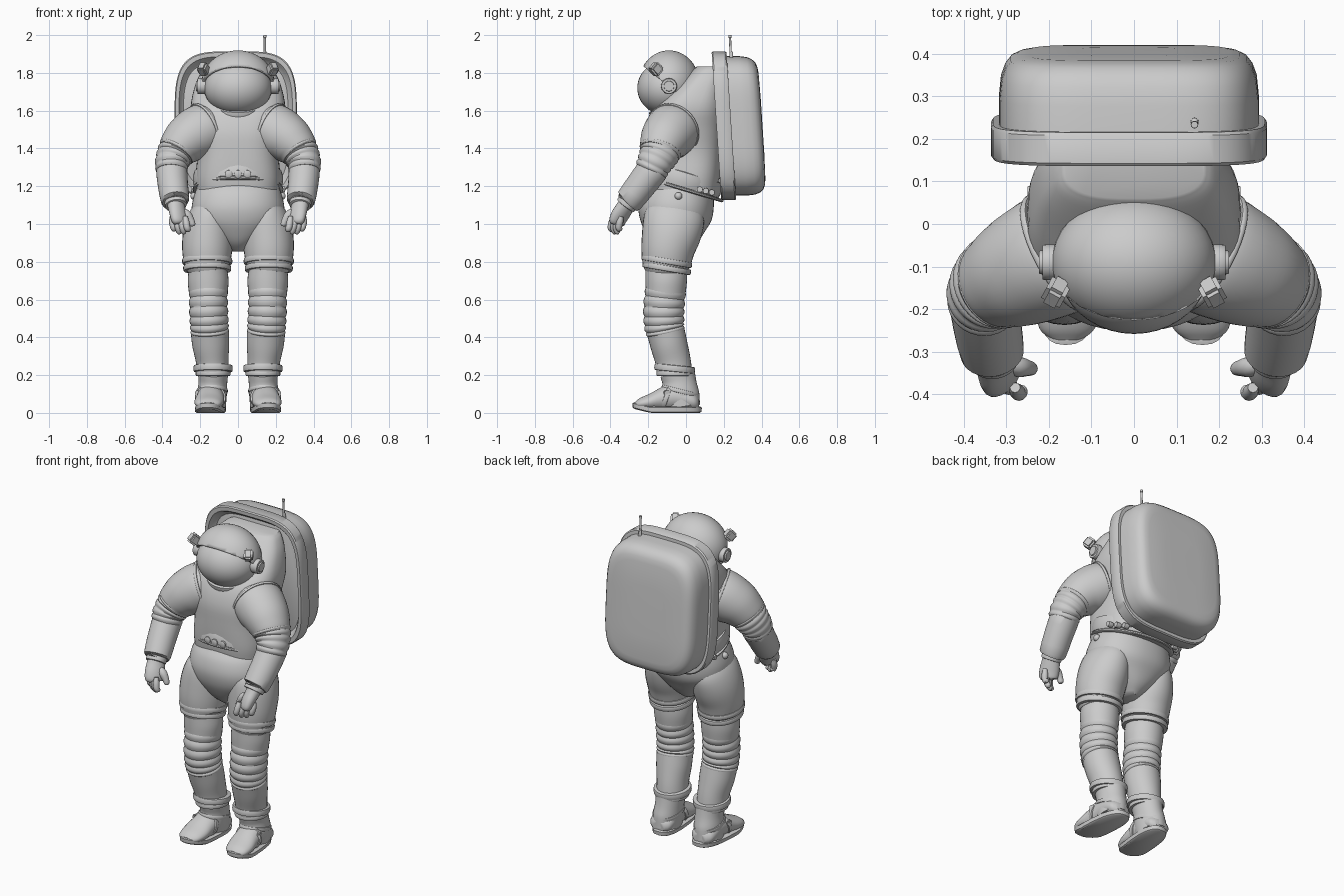
import bpy, bmesh, math
from mathutils import Vector, Matrix

if "Cube" in bpy.data.objects:
    bpy.data.objects.remove(bpy.data.objects["Cube"])

grey = bpy.data.materials.new("suit grey")
grey.use_nodes = True
COLOUR = (0.6, 0.6, 0.6, 1)
grey.diffuse_color = COLOUR
grey.node_tree.nodes["Principled BSDF"].inputs["Base Color"].default_value = COLOUR
X, Y, Z = Vector((1, 0, 0)), Vector((0, 1, 0)), Vector((0, 0, 1))
parts = []


def finish(name, bm):
    bmesh.ops.recalc_face_normals(bm, faces=bm.faces)
    mesh = bpy.data.meshes.new(name)
    bm.to_mesh(mesh)
    bm.free()
    mesh.materials.append(grey)
    ob = bpy.data.objects.new(name, mesh)
    bpy.context.collection.objects.link(ob)
    parts.append(ob)
    return ob


def smooth_path(stations, steps):
    """Catmull-Rom samples through (x, y, z, half width, half depth) stations."""
    p = [Vector(s) for s in stations]
    p = [2 * p[0] - p[1]] + p + [2 * p[-1] - p[-2]]
    out = []
    for i in range(1, len(p) - 2):
        a, b, c, d = p[i - 1:i + 3]
        for k in range(steps):
            t = k / steps
            out.append(0.5 * (2 * b + (c - a) * t + (2 * a - 5 * b + 4 * c - d) * t * t
                              + (3 * b - a - 3 * c + d) * t ** 3))
    return out + [p[-2]]


def loft(name, stations, side=1, ref=Y, axis=None, power=2, n=32, steps=4, folds=0):
    """Skin superellipse sections along a path; folds adds bellows ridges."""
    path = smooth_path(stations, steps) if steps > 1 else [Vector(s) for s in stations]
    bm = bmesh.new()
    rings = []
    last = len(path) - 1
    for i, s in enumerate(path):
        c = Vector(s[:3])
        t = axis or Vector(path[min(i + 1, last)][:3]) - Vector(path[max(i - 1, 0)][:3])
        t = t.normalized()
        v = (ref - t * ref.dot(t)).normalized()
        u = v.cross(t)
        g = 1 + (0.07 * abs(math.sin(math.pi * folds * i / last)) if folds else 0)
        ring = []
        for k in range(n):
            a = 2 * math.pi * k / n
            ca, sa = math.cos(a), math.sin(a)
            q = c + u * math.copysign(abs(ca) ** (2 / power), ca) * s[3] * g \
                + v * math.copysign(abs(sa) ** (2 / power), sa) * s[4] * g
            ring.append(bm.verts.new((q.x * side, q.y, q.z)))
        rings.append(ring)
    for a, b in zip(rings, rings[1:]):
        for k in range(n):
            bm.faces.new((a[k], a[(k + 1) % n], b[(k + 1) % n], b[k]))
    bm.faces.new(rings[0])
    bm.faces.new(rings[-1])
    return finish(name, bm)


def band(name, c, rx, ry, h, side=1, axis=Z, ref=Y):
    """Rounded hoop around a limb or the body."""
    c, a = Vector(c), axis.normalized()
    rows = ((-.5, .93), (-.45, .98), (-.2, 1), (.2, 1), (.45, .98), (.5, .93))
    return loft(name, [(*(c + a * h * t), rx * g, ry * g) for t, g in rows],
                side, ref=ref, axis=a, steps=1)


def ball(name, c, r):
    bm = bmesh.new()
    bmesh.ops.create_uvsphere(bm, u_segments=40, v_segments=24, radius=1,
                              matrix=Matrix.Translation(c) @ Matrix.Diagonal((*r, 1)))
    return finish(name, bm)


def box(name, c, size, turn=0, tilt=0):
    bm = bmesh.new()
    bmesh.ops.create_cube(bm, matrix=Matrix.Translation(c) @ Matrix.Rotation(turn, 4, 'Z')
                          @ Matrix.Rotation(tilt, 4, 'X') @ Matrix.Diagonal((*size, 1)))
    bmesh.ops.bevel(bm, geom=bm.edges[:], offset=min(size) * .2, segments=2, affect='EDGES')
    return finish(name, bm)


# torso and pelvis: (height, half width, front, back)
def body(name, rows, power):
    loft(name, [(0, (f + b) / 2, z, w, (b - f) / 2) for z, w, f, b in rows],
         axis=Z, power=power, n=48)


body("torso", [(1.17, .22, -.2, .17), (1.25, .225, -.21, .18), (1.38, .215, -.215, .19),
               (1.5, .23, -.21, .2), (1.62, .25, -.16, .21), (1.74, .225, -.04, .21),
               (1.81, .19, .03, .21), (1.835, .165, .06, .21)], 2.8)
body("pelvis", [(1.21, .21, -.2, .14), (1.16, .23, -.235, .145), (1.09, .245, -.252, .147),
                (1.02, .235, -.242, .135), (.96, .18, -.215, .1), (.9, .1, -.175, .06),
                (.855, .04, -.12, .01)], 2.2)
slope = Vector((0, .3, 1))
band("waist_belt", (0, -.015, 1.235), .238, .212, .085, axis=slope)
band("waist_ring", (0, -.015, 1.185), .24, .222, .018, axis=slope)
band("neck_ring", (0, -.06, 1.62), .15, .14, .05, axis=Vector((0, -.4, 1)))

# belt studs, front and sides
for i in (-1, 0, 1):
    band("belt_stud", (i * .05, -.222 + abs(i) * .006, 1.265), .02, .02, .016, axis=Y, ref=Z)
    for s in (1, -1):
        band("side_stud", (.205 - .03 * i, .105 + .032 * i, 1.175 - .008 * i), .016, .016, .03,
             s, axis=X)

# helmet: visor ball inside a cut shell
ball("visor", (0, -.098, 1.72), (.179, .16, .147))
shell = ball("helmet_shell", (0, -.09, 1.745), (.193, .16, .174))
bm = bmesh.new()
bm.from_mesh(shell.data)
bmesh.ops.bisect_plane(bm, geom=bm.verts[:] + bm.edges[:] + bm.faces[:], clear_inner=True,
                       plane_co=(0, -.225, 1.835), plane_no=(0, .62, .78))
bm.to_mesh(shell.data)
bm.free()
rim = shell.modifiers.new("thickness", 'SOLIDIFY')
rim.thickness = .014
for s, word in ((1, "left"), (-1, "right")):
    band(word + "_ear_disc", (.19, -.09, 1.73), .042, .042, .05, s, axis=X)
    band(word + "_ear_cap", (.2, -.09, 1.73), .028, .028, .045, s, axis=X)
    box(word + "_lamp", (s * .183, -.16, 1.82), (.05, .06, .06), s * .5, -.75)

# backpack and its recessed frame
lean = Vector((0, 1, .065))


def pack(name, rows, w, h):
    loft(name, [(-.012, y, 1.52, w * g, h * g) for y, g in rows],
         axis=lean, ref=Z, power=4, n=96, steps=1)


pack("backpack", [(.2, .95), (.21, 1), (.3, 1), (.345, .985), (.37, .955), (.388, .91),
                  (.397, .85), (.402, .77), (.405, .4)], .305, .37)
pack("backpack_frame", [(.24, .93), (.24, .985), (.233, 1), (.168, 1), (.161, .985),
                        (.161, .93), (.17, .91), (.195, .88), (.212, .8)], .324, .395)
loft("antenna", [(.142, .24, 1.84, .011, .011), (.142, .24, 1.91, .009, .009),
                 (.142, .236, 1.915, .006, .006), (.142, .233, 1.985, .006, .006),
                 (.142, .233, 1.988, .009, .009), (.142, .233, 2.0, .008, .008)],
     axis=Z, n=12, steps=1)

for s, word in ((1, "left"), (-1, "right")):
    # arm
    loft(word + "_upper_arm", [(.165, -.06, 1.505, .125, .13), (.18, -.068, 1.5, .14, .146),
                               (.225, -.09, 1.475, .14, .142), (.27, -.112, 1.445, .129, .132),
                               (.308, -.132, 1.405, .113, .117), (.328, -.145, 1.375, .1, .104)], s)
    band(word + "_shoulder_seam", (.18, -.068, 1.5), .147, .152, .016, s,
         axis=Vector((.85, -.45, -.35)))
    loft(word + "_elbow_bellows", [(.318, -.134, 1.395, .1, .108), (.335, -.145, 1.365, .092, .1),
                                   (.35, -.165, 1.325, .085, .09), (.352, -.187, 1.28, .079, .083)],
         s, folds=5, steps=12)
    loft(word + "_forearm", [(.352, -.165, 1.3, .07, .07), (.352, -.17, 1.295, .082, .083),
                             (.345, -.235, 1.21, .08, .08), (.333, -.3, 1.125, .075, .074),
                             (.332, -.305, 1.12, .06, .06)], s, steps=2)
    band(word + "_wrist_ring", (.33, -.312, 1.108), .058, .056, .03, s, axis=Vector((-.1, -.6, -.8)))

    # glove
    loft(word + "_palm", [(.332, -.305, 1.12, .048, .045), (.325, -.325, 1.085, .052, .04),
                          (.315, -.35, 1.045, .056, .036), (.308, -.367, 1.01, .05, .03),
                          (.306, -.37, 1.0, .03, .018)], s, ref=Vector((.7, .7, 0)), n=20)
    for i in range(4):
        kx, ky = .275 + .024 * i, -.392 + .014 * i
        drop = (.012, .0, .0, .016)[i]
        loft(word + "_finger", [(kx + .004, ky + .008, 1.04, .012, .012),
                                (kx, ky, 1.01, .018, .018),
                                (kx - .006, ky - .006, .98, .017, .017),
                                (kx - .012, ky + .002, .955 + drop, .014, .014),
                                (kx - .014, ky + .006, .947 + drop, .004, .004)], s, n=12)
    loft(word + "_thumb", [(.305, -.33, 1.075, .015, .015), (.272, -.335, 1.05, .024, .024),
                           (.25, -.338, 1.02, .019, .019), (.24, -.34, .995, .015, .015),
                           (.238, -.34, .988, .005, .005)], s, n=12)

    # leg
    loft(word + "_thigh", [(.14, -.05, 1.1, .085, .13), (.148, -.06, 1.04, .115, .158),
                           (.157, -.075, .96, .132, .158), (.163, -.095, .87, .133, .143),
                           (.163, -.103, .79, .122, .128), (.16, -.105, .75, .105, .112)], s)
    for z, r in ((.803, .133), (.765, .127)):
        band(word + "_thigh_band", (.163, -.102, z), r, r + .003, .03, s, axis=Vector((0, .17, 1)))
    loft(word + "_knee", [(.16, -.105, .77, .1, .11), (.158, -.105, .7, .108, .11),
                          (.157, -.108, .63, .102, .105)], s)
    loft(word + "_knee_bellows", [(.157, -.107, .66, .096, .102), (.156, -.117, .56, .097, .103),
                                  (.152, -.116, .47, .097, .101), (.149, -.108, .42, .095, .096)],
         s, folds=6, steps=14)
    loft(word + "_shin", [(.149, -.107, .43, .101, .1), (.144, -.09, .36, .098, .098),
                          (.137, -.07, .28, .087, .094), (.134, -.062, .22, .085, .094)], s)
    band(word + "_ankle_cuff", (.132, -.06, .235), .104, .108, .035, s, axis=Vector((0, .1, 1)))
    band(word + "_ankle_cuff_lower", (.132, -.057, .208), .092, .1, .025, s)

    # boot
    loft(word + "_boot_shaft", [(.132, -.045, .21, .08, .092), (.133, -.035, .16, .076, .09),
                                (.137, -.03, .1, .078, .1), (.14, -.02, .03, .075, .095)], s)
    loft(word + "_boot_foot", [(.139, .07, .05, .04, .03), (.14, .04, .06, .07, .05),
                               (.142, -.05, .085, .075, .075), (.147, -.12, .075, .074, .065),
                               (.153, -.19, .058, .078, .045), (.157, -.245, .048, .065, .03),
                               (.158, -.272, .042, .035, .014)], s, ref=Z, axis=-Y)
    sole = loft(word + "_boot_sole", [(.146, -.1, 0, .07, .172), (.146, -.1, .006, .078, .182),
                                      (.146, -.1, .028, .08, .184), (.146, -.1, .033, .07, .175)],
                s, axis=Z, power=2.6, steps=1)
    for v in sole.data.vertices:
        v.co.z += max(0, -.19 - v.co.y) * .25
        v.co.x -= s * (v.co.y + .1) * .08
    band(word + "_boot_strap", (.146, -.105, .08), .082, .074, .025, s,
         axis=Vector((0, 1, -.35)), ref=Z)
    box(word + "_strap_buckle", (s * .212, -.1, .105), (.025, .035, .025), s * .3)
    band(word + "_heel_strap", (.137, -.03, .115), .083, .102, .022, s, axis=Vector((0, .25, 1)))
    ball(word + "_hip_joint", (s * .232, -.04, 1.148), (.02, .02, .02))

# smooth shading with crisp edges
bpy.ops.object.select_all(action='DESELECT')
for ob in parts:
    ob.select_set(True)
bpy.context.view_layer.objects.active = parts[0]
bpy.ops.object.shade_smooth_by_angle(angle=math.radians(40))
